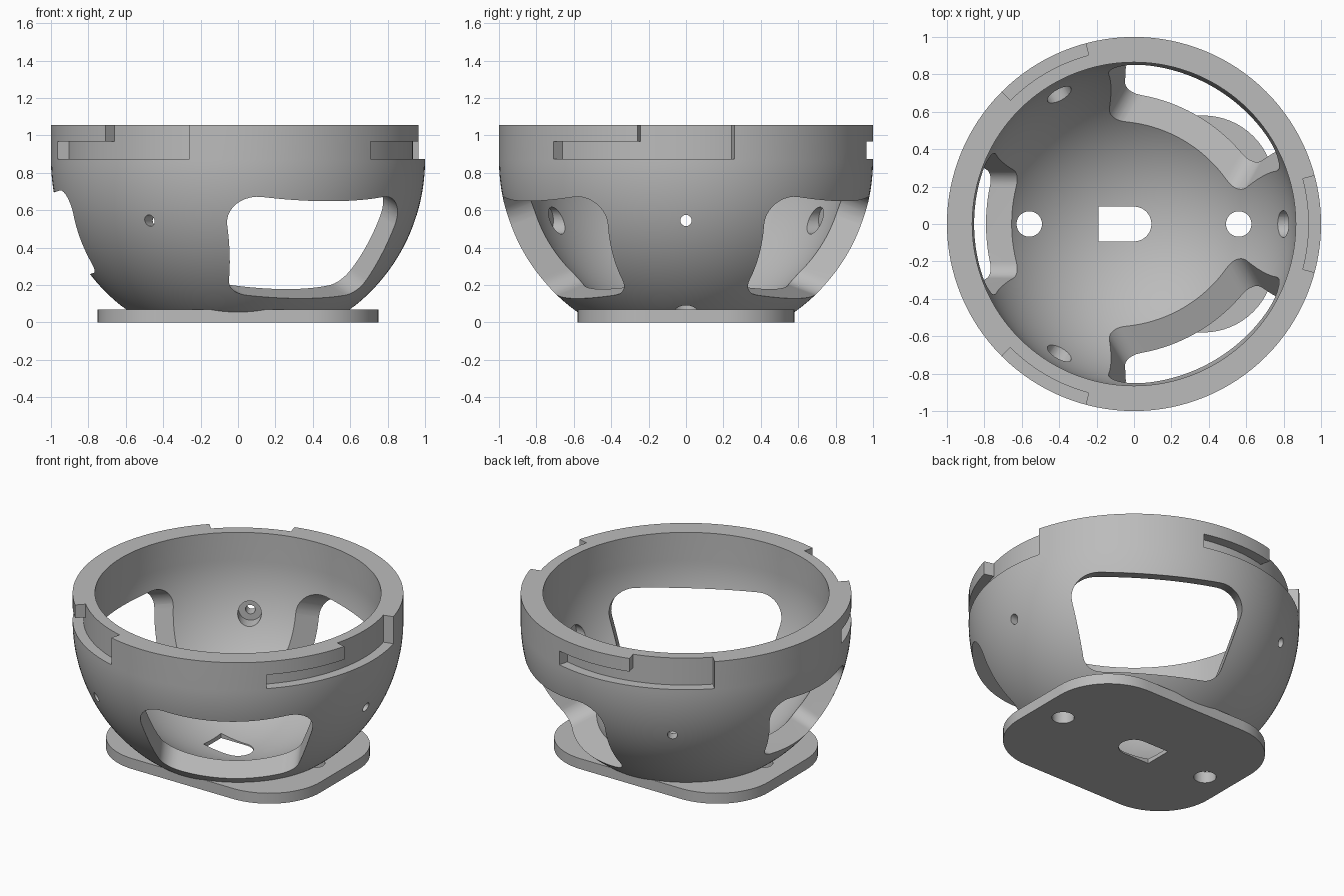
import bpy, bmesh
from math import sin, cos, pi, radians, sqrt
from mathutils import Matrix, Vector

if "Cube" in bpy.data.objects:
    bpy.data.objects.remove(bpy.data.objects["Cube"], do_unlink=True)

CENTRE_Z, R_OUT, R_IN, TOP = 0.87, 1.0, 0.865, 1.055
SEGMENTS = 128

grey = bpy.data.materials.new("plain_grey")
grey.use_nodes = True
grey.diffuse_color = (0.5, 0.5, 0.5, 1)
grey.node_tree.nodes["Principled BSDF"].inputs["Base Color"].default_value = (0.5, 0.5, 0.5, 1)


def finish(bm, name):
    bmesh.ops.recalc_face_normals(bm, faces=bm.faces)
    mesh = bpy.data.meshes.new(name)
    bm.to_mesh(mesh)
    bm.free()
    mesh.materials.append(grey)
    obj = bpy.data.objects.new(name, mesh)
    bpy.context.collection.objects.link(obj)
    return obj


def prism(name, outline, start, end, matrix=Matrix()):
    """Extrude a 2D outline along the third axis of a (possibly sheared) frame."""
    bm = bmesh.new()
    rings = [[bm.verts.new(matrix @ Vector((x, y, h))) for x, y in outline] for h in (start, end)]
    for ring in rings:
        bm.faces.new(ring)
    for i in range(len(outline)):
        j = (i + 1) % len(outline)
        bm.faces.new((rings[0][i], rings[0][j], rings[1][j], rings[1][i]))
    return finish(bm, name)


def lathe(name, profile):
    """Revolve (radius, z) points about z; the first and last rings are capped."""
    bm = bmesh.new()
    rings = [[bm.verts.new((r * cos(2 * pi * i / SEGMENTS), r * sin(2 * pi * i / SEGMENTS), z))
              for i in range(SEGMENTS)] for r, z in profile]
    bm.faces.new(rings[0])
    bm.faces.new(rings[-1])
    for low, high in zip(rings, rings[1:]):
        for i in range(SEGMENTS):
            j = (i + 1) % SEGMENTS
            bm.faces.new((low[i], low[j], high[j], high[i]))
    return finish(bm, name)


def bowl_profile(radius, bottom, top, steps=40):
    """Lower part of a sphere with a straight wall above it."""
    start = -sqrt(max(radius ** 2 - (CENTRE_Z - bottom) ** 2, 0)) / radius
    from_angle = math_asin((CENTRE_Z - bottom) / radius) if start else pi / 2
    angles = [from_angle * (1 - i / steps) for i in range(steps + 1)]
    return [(radius * cos(a), CENTRE_Z - radius * sin(a)) for a in angles] + [(radius, top)]


def math_asin(value):
    return Vector((sqrt(1 - value * value), value)).angle_signed(Vector((1, 0)))


def rounded(corners, steps=10):
    """Round each (x, y, radius) corner of an outline with an arc."""
    points = []
    for i, (x, y, radius) in enumerate(corners):
        p = Vector((x, y))
        a = (Vector(corners[i - 1][:2]) - p).normalized()
        b = (Vector(corners[(i + 1) % len(corners)][:2]) - p).normalized()
        half = a.angle(b) / 2
        centre = p + (a + b).normalized() * radius / sin(half)
        first = p + a * radius / (sin(half) / cos(half)) - centre
        last = p + b * radius / (sin(half) / cos(half)) - centre
        for k in range(steps + 1):
            ray = first.normalized().slerp(last.normalized(), k / steps)
            points.append(tuple(centre + ray * radius))
    return points


def circle(x, y, radius, steps=32):
    return [(x + radius * cos(2 * pi * i / steps), y + radius * sin(2 * pi * i / steps))
            for i in range(steps)]


def sector(start, end, inner, outer, steps=16):
    angles = [radians(start + (end - start) * i / steps) for i in range(steps + 1)]
    return ([(outer * cos(a), outer * sin(a)) for a in angles]
            + [(inner * cos(a), inner * sin(a)) for a in reversed(angles)])


def radial_frame(degrees, drop=0.0, z=0.0):
    """Frame with axes sideways, up and outward; drop tilts outward downhill."""
    a = radians(degrees)
    return Matrix(((-sin(a), 0, cos(a), 0), (cos(a), 0, sin(a), 0), (0, 1, -drop, z), (0, 0, 0, 1)))


def combine(target, tool, operation="DIFFERENCE"):
    mod = target.modifiers.new("combine", "BOOLEAN")
    mod.operation, mod.solver, mod.object = operation, "EXACT", tool
    bpy.context.view_layer.objects.active = target
    bpy.ops.object.modifier_apply(modifier=mod.name)
    bpy.data.objects.remove(tool, do_unlink=True)


# Solid bowl joined to the rounded base plate, then hollowed
bowl = lathe("bowl_with_base", bowl_profile(R_OUT, 0.02, TOP))
corners = [(0.75, 0.58, 0.38), (-0.75, 0.58, 0.38), (-0.75, -0.58, 0.38), (0.75, -0.58, 0.38)]
combine(bowl, prism("base_plate", rounded(corners, 16), 0, 0.07), "UNION")
combine(bowl, lathe("hollow", bowl_profile(R_IN, 0.0055, TOP + 0.2)))


# Windows: two wide ones and a narrower one
def window(angle, low_half, low, high_half, high, low_round, high_round):
    outline = rounded([(-low_half, low, low_round), (low_half, low, low_round),
                       (high_half, high, high_round), (-high_half, high, high_round)])
    combine(bowl, prism("window_cut", outline, 0.2, 1.2, radial_frame(angle, 0.33)))


for angle in (60, -60):
    window(angle, 0.40, 0.35, 0.57, 0.97, 0.12, 0.15)
window(180, 0.27, 0.52, 0.42, 1.02, 0.09, 0.12)

# Three twist-lock slots and three counterbored screw holes
for angle in (0, 120, 240):
    combine(bowl, prism("slot_entry", sector(angle - 15, angle + 15, 0.935, 1.1), 0.875, 1.2))
    combine(bowl, prism("slot_channel", sector(angle - 45, angle - 14, 0.935, 1.1), 0.875, 0.967))
    frame = radial_frame(angle, z=0.545)
    combine(bowl, prism("screw_hole", circle(0, 0, 0.03), 0.5, 1.2, frame))
    combine(bowl, prism("counterbore", circle(0, 0, 0.072), 0.5, 0.86, frame))

# Floor holes: two round ones and a slot with one flat end
for x in (-0.56, 0.56):
    combine(bowl, prism("mount_hole", circle(x, 0, 0.068), -0.2, 0.5))
arc = [(0.093 * sin(pi * i / 20), -0.093 * cos(pi * i / 20)) for i in range(21)]
combine(bowl, prism("shaft_hole", [(-0.19, -0.093)] + arc + [(-0.19, 0.093)], -0.2, 0.5))

# Smooth curved surfaces with crisp edges
bpy.ops.object.select_all(action="DESELECT")
bowl.select_set(True)
bpy.context.view_layer.objects.active = bowl
bpy.ops.object.shade_smooth_by_angle(angle=radians(30))
